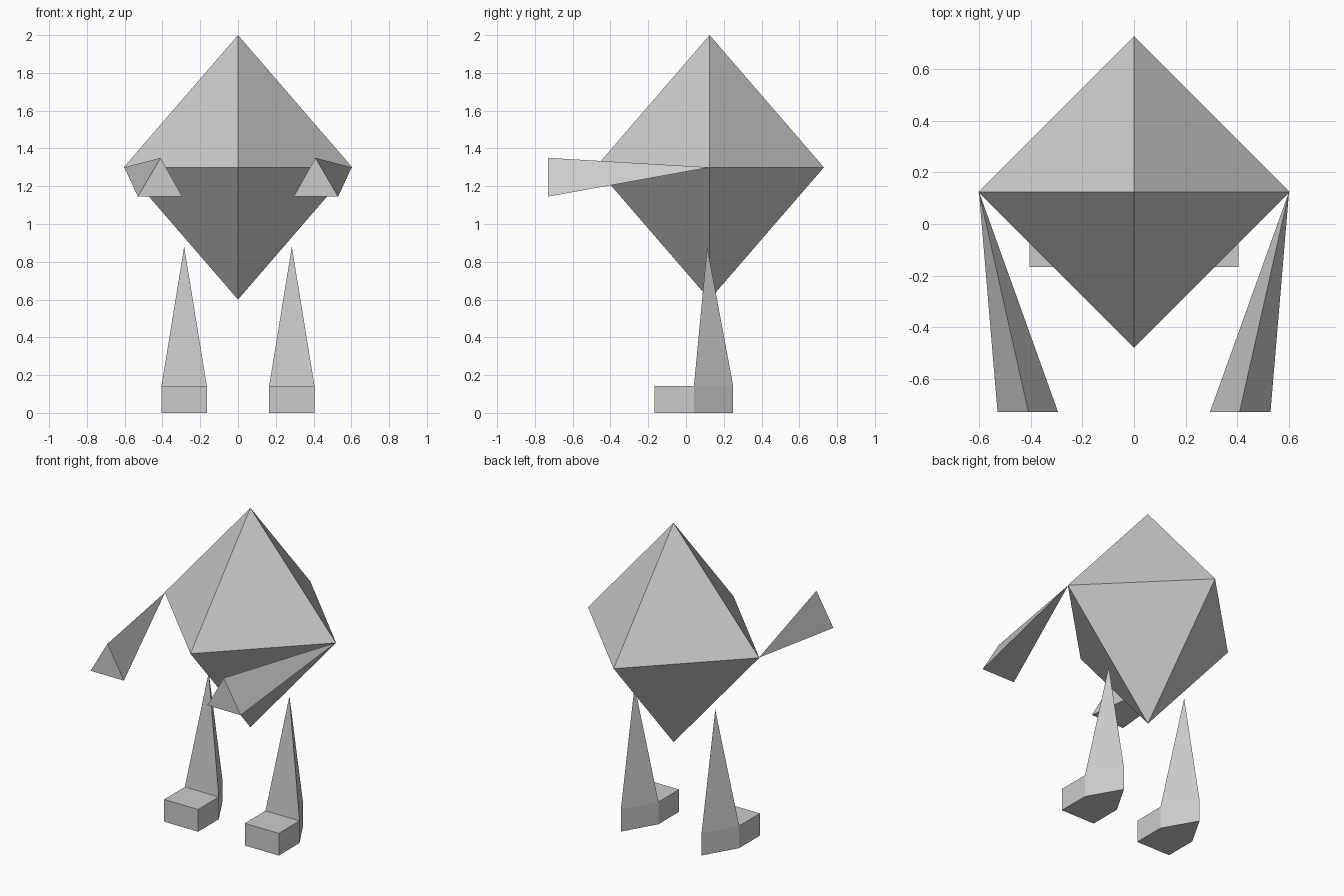
import bpy, bmesh
from mathutils import Vector

if "Cube" in bpy.data.objects:
    bpy.data.objects.remove(bpy.data.objects["Cube"])


def finish(name, bm, mirror=False):
    bmesh.ops.recalc_face_normals(bm, faces=bm.faces)
    me = bpy.data.meshes.new(name)
    bm.to_mesh(me)
    bm.free()
    ob = bpy.data.objects.new(name, me)
    bpy.context.collection.objects.link(ob)
    if mirror:
        mod = ob.modifiers.new("Mirror", 'MIRROR')
        mod.use_mirror_merge = False
    return ob


def fan(bm, ring, tip):
    """Triangles from a closed ring of verts to one tip point."""
    t = bm.verts.new(tip)
    for a, b in zip(ring, ring[1:] + ring[:1]):
        bm.faces.new((a, b, t))


# Body: octahedron
CY, R = 0.125, 0.605
bm = bmesh.new()
ring = [bm.verts.new((x * R, CY + y * R, 1.3))
        for x, y in ((1, 0), (0, 1), (-1, 0), (0, -1))]
fan(bm, ring, (0, CY, 2.0))
fan(bm, ring, (0, CY, 0.6))
finish("body", bm)

# Arms: long three-sided spikes, mirrored
bm = bmesh.new()
ring = [bm.verts.new((x, -0.73, z))
        for x, z in ((0.295, 1.145), (0.53, 1.145), (0.41, 1.35))]
bm.faces.new(ring)
fan(bm, ring, (0.602, CY, 1.3))
finish("arms", bm, mirror=True)

# Legs: block foot with a triangular heel rising into a spike, mirrored
bm = bmesh.new()
outline = [(0.165, -0.167), (0.405, -0.167), (0.405, 0.042),
           (0.285, 0.25), (0.165, 0.042)]
low, high = [[bm.verts.new((x, y, z)) for x, y in outline] for z in (0, 0.142)]
bm.faces.new(low)
for i in range(5):
    j = (i + 1) % 5
    bm.faces.new((low[i], low[j], high[j], high[i]))
bm.faces.new((high[0], high[1], high[2], high[4]))
fan(bm, high[2:5], Vector((0.285, 0.112, 0.88)))
finish("legs", bm, mirror=True)
